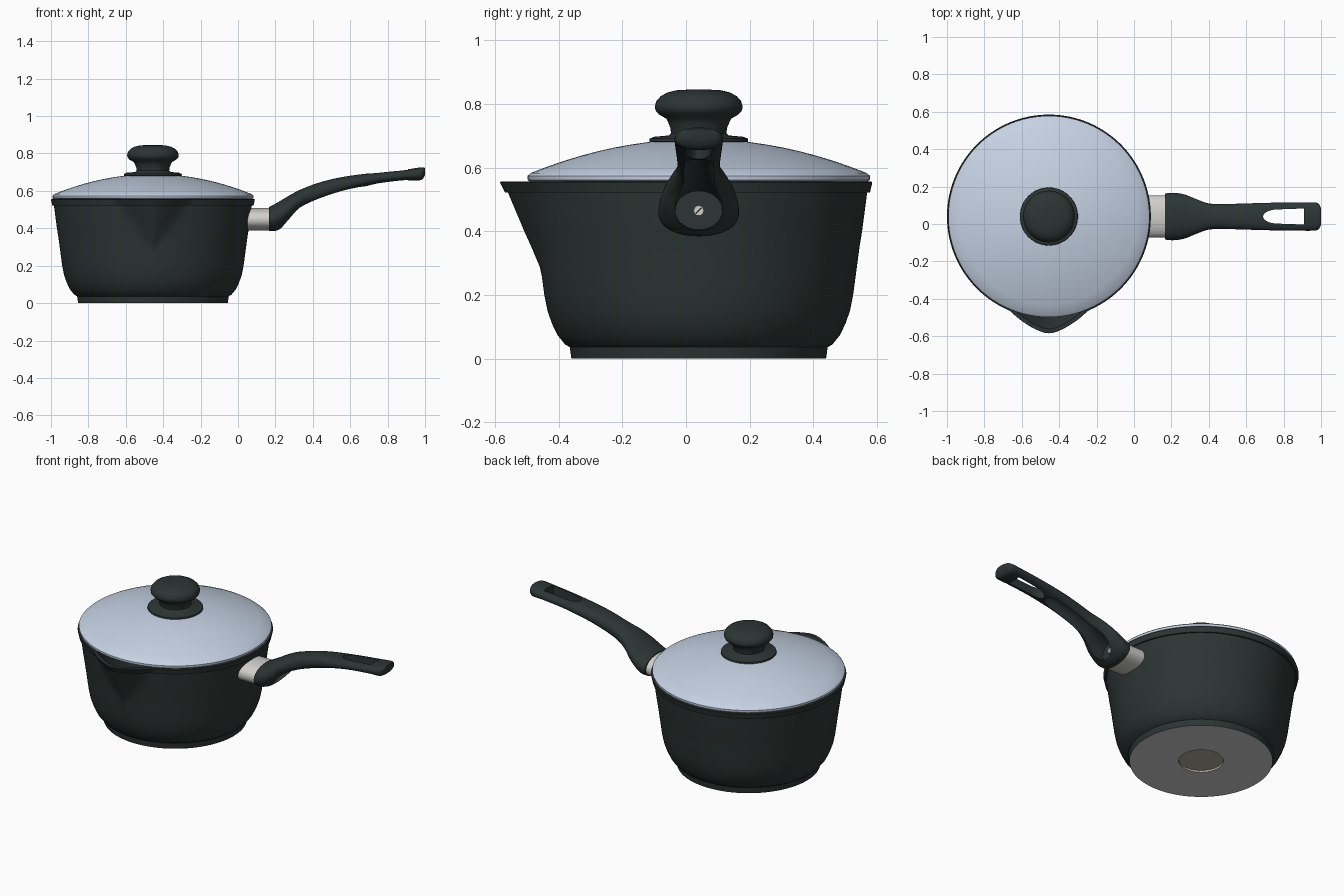
import bpy, bmesh, math
from mathutils import Vector

if "Cube" in bpy.data.objects:
    bpy.data.objects.remove(bpy.data.objects["Cube"])

CX, CY = -0.455, 0.04   # pot axis; the handle shares CY


def material(name, rgb):
    m = bpy.data.materials.new(name)
    m.use_nodes = True
    m.diffuse_color = (*rgb, 1)
    m.node_tree.nodes["Principled BSDF"].inputs["Base Color"].default_value = (*rgb, 1)
    return m


dark = material("dark green coating", (0.025, 0.036, 0.034))
blue = material("pale blue lid", (0.56, 0.64, 0.77))
steel = material("light steel", (0.64, 0.62, 0.60))
grey = material("grey base", (0.62, 0.62, 0.62))
brown = material("brown base centre", (0.45, 0.39, 0.34))


def loft(name, rings, *mats):
    """Skin a list of equal closed rings and cap both ends."""
    bm = bmesh.new()
    loops = [[bm.verts.new(p) for p in ring] for ring in rings]
    n = len(loops[0])
    for a, b in zip(loops, loops[1:]):
        for i in range(n):
            j = (i + 1) % n
            bm.faces.new((a[i], a[j], b[j], b[i]))
    bm.faces.new(loops[0])
    bm.faces.new(loops[-1])
    bmesh.ops.recalc_face_normals(bm, faces=bm.faces)
    me = bpy.data.meshes.new(name)
    bm.to_mesh(me)
    bm.free()
    ob = bpy.data.objects.new(name, me)
    bpy.context.collection.objects.link(ob)
    for m in mats:
        me.materials.append(m)
    return ob


def smooth(ob, angle=35):
    bpy.ops.object.select_all(action='DESELECT')
    ob.select_set(True)
    bpy.context.view_layer.objects.active = ob
    bpy.ops.object.shade_smooth_by_angle(angle=math.radians(angle))


def round_radius(r, z, t):
    return r


def spout_radius(r, z, t):
    """V-shaped pouring lip at t = 0, growing wider and deeper upwards."""
    k = min((z - 0.28) / 0.275, 1)
    if k <= 0:
        return r
    return r + 0.094 * k * max(0, 1 - math.hypot(t / (0.4 * k), 0.15))


def revolve(name, profile, *mats, n=96, shape=round_radius):
    rings = []
    for r, z in profile:
        ring = []
        for i in range(n):
            t = math.tau * i / n - math.pi
            q = shape(r, z, t)
            ring.append((CX + q * math.sin(t), CY - q * math.cos(t), z))
        rings.append(ring)
    return loft(name, rings, *mats)


def spline(rows, steps=4):
    """Catmull-Rom resampling of rows of numbers."""
    rows = [Vector(r) for r in rows]
    out = []
    for i in range(len(rows) - 1):
        p0, p1, p2 = rows[max(i - 1, 0)], rows[i], rows[i + 1]
        p3 = rows[min(i + 2, len(rows) - 1)]
        for k in range(steps):
            t = k / steps
            out.append(p1 + 0.5 * t * ((p2 - p0) + t * ((2 * p0 - 5 * p1 + 4 * p2 - p3)
                       + t * (3 * (p1 - p2) + p3 - p0))))
    return out + [rows[-1]]


def oval(x, top, bottom, half, power=2.0, n=40):
    """Superellipse cross-section facing x."""
    def bend(v):
        return math.copysign(abs(v) ** (2 / power), v)
    angles = [math.tau * i / n for i in range(n)]
    return [(x, CY + half * bend(math.cos(a)),
             (top + bottom) / 2 + (top - bottom) / 2 * bend(math.sin(a))) for a in angles]


# Pot: recessed underside, foot, wall, collar, then the inside
pot = revolve("pot", [
    (0.125, 0.012), (0.125, 0), (0.40, 0), (0.405, 0.036), (0.42, 0.045), (0.443, 0.073),
    (0.461, 0.11), (0.475, 0.15), (0.485, 0.20), (0.493, 0.26), (0.497, 0.29), (0.501, 0.32),
    (0.505, 0.35), (0.513, 0.40), (0.521, 0.46), (0.529, 0.522), (0.538, 0.522),
    (0.545, 0.553), (0.543, 0.556), (0.522, 0.556), (0.512, 0.50), (0.497, 0.38),
    (0.48, 0.26), (0.46, 0.15), (0.40, 0.04)],
    dark, grey, brown, n=180, shape=spout_radius)
for f in pot.data.polygons:
    radius = math.hypot(f.center.x - CX, f.center.y - CY)
    if f.center.z < 0.013 and radius < 0.127:
        f.material_index = 2
    elif f.center.z < 0.002:
        f.material_index = 1
smooth(pot)

# Lid: rolled edge and shallow dome
dome = [(0.528 * k / 10, 0.69 - 0.107 * (k / 10) ** 2) for k in range(10, 0, -1)]
lid = revolve("lid", [(0.50, 0.552), (0.53, 0.556), (0.537, 0.561), (0.538, 0.574)] + dome, blue)
smooth(lid, 50)

# Knob with its flange
knob = revolve("lid_knob", [
    (0.145, 0.675), (0.155, 0.682), (0.154, 0.691), (0.14, 0.697), (0.095, 0.701),
    (0.087, 0.708), (0.089, 0.725), (0.096, 0.742), (0.102, 0.754), (0.125, 0.767),
    (0.136, 0.780), (0.138, 0.793), (0.133, 0.809), (0.119, 0.825), (0.098, 0.836),
    (0.07, 0.843), (0.035, 0.845)], dark, n=64)
smooth(knob, 40)

# Metal collar between pot and handle
ferrule = loft("handle_ferrule", [oval(x, 0.508, 0.387, 0.113, 2.2) for x in (0.05, 0.18)], steel)
smooth(ferrule)

# Handle: x, top, bottom, half width, squareness
stations = [
    (0.165, 0.514, 0.385, 0.123, 2.1), (0.21, 0.537, 0.389, 0.127, 2.1),
    (0.27, 0.573, 0.433, 0.118, 2.1), (0.33, 0.605, 0.497, 0.094, 2.2),
    (0.40, 0.633, 0.535, 0.070, 2.4), (0.49, 0.660, 0.570, 0.067, 2.4),
    (0.60, 0.681, 0.605, 0.070, 2.4), (0.75, 0.699, 0.638, 0.074, 2.4),
    (0.90, 0.715, 0.655, 0.076, 2.4), (0.965, 0.724, 0.656, 0.075, 2.4),
    (0.988, 0.726, 0.664, 0.067, 2.4), (1.0, 0.722, 0.685, 0.045, 2.4)]
handle = loft("handle", [oval(*s) for s in spline(stations)], dark)

# Cutters: hollow under the handle and the hanging hole
hollow = loft("hollow_cutter", [oval(*s) for s in spline([
    (0.20, 0.527, 0.405, 0.074), (0.30, 0.550, 0.405, 0.074), (0.40, 0.595, 0.46, 0.052),
    (0.55, 0.643, 0.54, 0.047), (0.64, 0.660, 0.58, 0.04), (0.68, 0.645, 0.60, 0.02)])], dark)
arc = [math.pi * (0.5 + k / 16) for k in range(17)]
outline = [(0.91, CY - 0.043), (0.91, CY + 0.043)]
outline += [(0.77 + 0.08 * math.cos(a), CY + 0.038 * math.sin(a)) for a in arc]
hole = loft("hole_cutter", [[(x, y, z) for x, y in outline] for z in (0.5, 0.85)], dark)
for cutter in (hollow, hole):
    cutter.hide_render = True
    mod = handle.modifiers.new("cut", 'BOOLEAN')
    mod.operation = 'DIFFERENCE'
    mod.solver = 'EXACT'
    mod.object = cutter
    bpy.context.view_layer.objects.active = handle
    bpy.ops.object.modifier_apply(modifier=mod.name)
    bpy.data.objects.remove(cutter)
smooth(handle)

# Screw with a slot, at the back of the hollow
bpy.ops.mesh.primitive_cylinder_add(vertices=24, radius=0.016, depth=0.02,
                                    location=(0.203, CY, 0.465), rotation=(0, math.pi / 2, 0))
screw = bpy.context.object
screw.name = "screw_head"
screw.data.materials.append(steel)
smooth(screw)
bpy.ops.mesh.primitive_cube_add(size=1, location=(0.213, CY, 0.465), rotation=(math.pi / 4, 0, 0))
slot = bpy.context.object
slot.name = "screw_slot"
slot.scale = (0.002, 0.026, 0.004)
slot.data.materials.append(dark)
